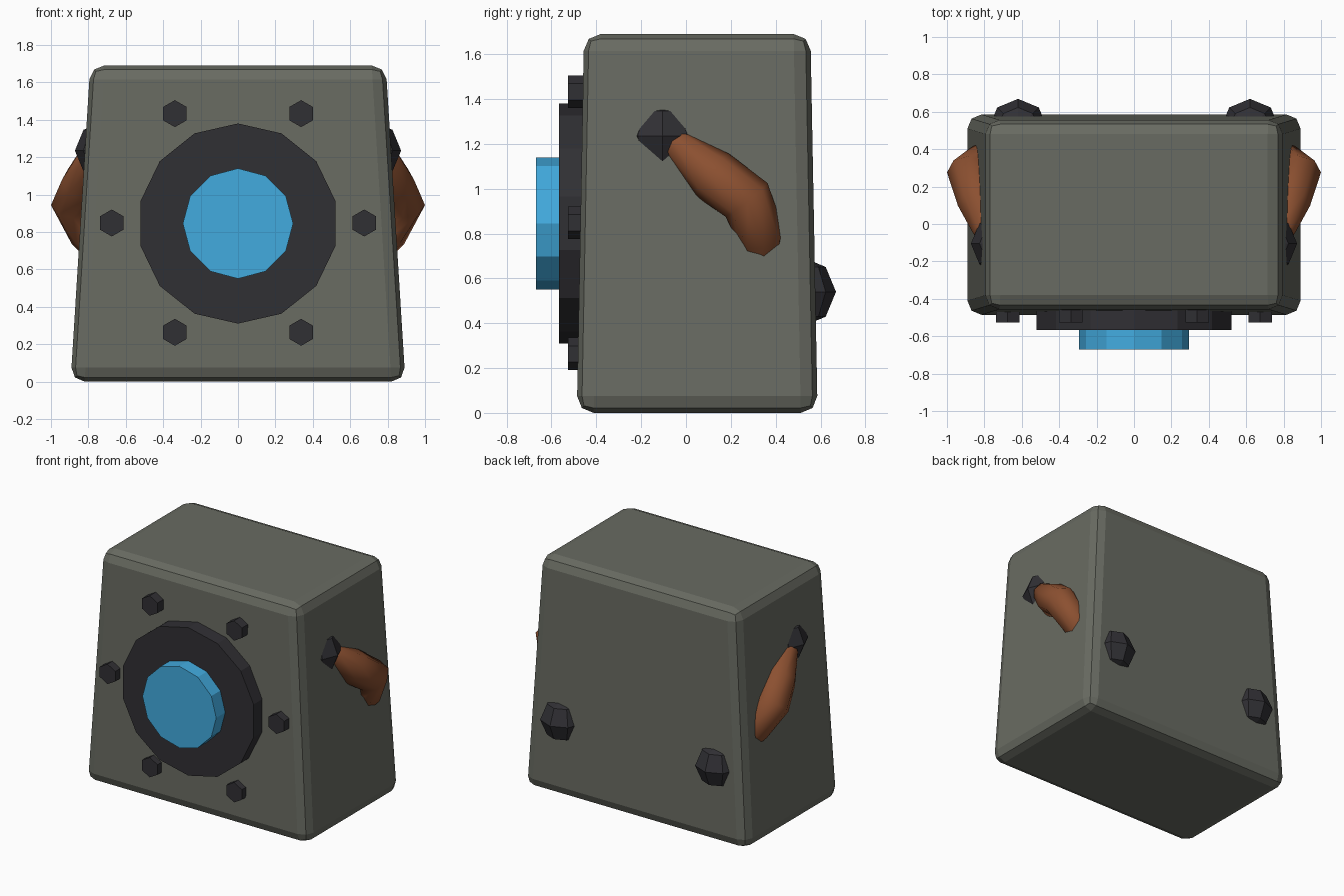
import bpy, bmesh
from math import pi, sin, cos, radians
from mathutils import Vector

if "Cube" in bpy.data.objects:
    bpy.data.objects.remove(bpy.data.objects["Cube"])


def material(name, rgb):
    m = bpy.data.materials.new(name)
    m.diffuse_color = (*rgb, 1)
    m.use_nodes = True
    m.node_tree.nodes["Principled BSDF"].inputs["Base Color"].default_value = m.diffuse_color
    return m


GREY = material("olive_grey", (0.14, 0.147, 0.122))
DARK = material("dark_metal", (0.03, 0.029, 0.034))
BLUE = material("blue_glow", (0.055, 0.41, 0.74))
BROWN = material("brown", (0.26, 0.08, 0.03))


def finish(ob, name, mat):
    ob.name = name
    ob.data.materials.append(mat)
    return ob


def disc(name, mat, x, z, r, sides, y_front, y_back):
    bpy.ops.mesh.primitive_cylinder_add(
        vertices=sides, radius=r, depth=y_back - y_front,
        location=(x, (y_front + y_back) / 2, z), rotation=(pi / 2, 0, 0))
    return finish(bpy.context.object, name, mat)


def ball(name, loc, r):
    bpy.ops.mesh.primitive_uv_sphere_add(segments=8, ring_count=4, radius=r, location=loc)
    return finish(bpy.context.object, name, DARK)


def tube(name, mat, path, sides=8):
    """Tapered tube through (x, y, z, radius) points."""
    bm = bmesh.new()
    pts = [Vector(p[:3]) for p in path]
    rings = []
    for i, p in enumerate(pts):
        t = (pts[min(i + 1, len(pts) - 1)] - pts[max(i - 1, 0)]).normalized()
        u = (Vector((1, 0, 0)) - t * t.x).normalized()
        v = t.cross(u)
        rings.append([bm.verts.new(p + path[i][3] * (u * cos(2 * pi * k / sides) + v * sin(2 * pi * k / sides)))
                      for k in range(sides)])
    for a, b in zip(rings, rings[1:]):
        for k in range(sides):
            j = (k + 1) % sides
            bm.faces.new((a[k], a[j], b[j], b[k]))
    bm.faces.new(rings[0])
    bm.faces.new(rings[-1])
    bmesh.ops.recalc_face_normals(bm, faces=bm.faces)
    me = bpy.data.meshes.new(name)
    bm.to_mesh(me)
    bm.free()
    ob = bpy.data.objects.new(name, me)
    bpy.context.collection.objects.link(ob)
    for f in me.polygons:
        f.use_smooth = len(f.vertices) == 4
    return finish(ob, name, mat)


# tapered body with rounded edges
bpy.ops.mesh.primitive_cube_add(size=2)
body = finish(bpy.context.object, "body", GREY)
for v in body.data.vertices:
    top = v.co.z > 0
    x = 0.79 if top else 0.895
    y0, y1 = (-0.455, 0.555) if top else (-0.487, 0.587)
    v.co = (x if v.co.x > 0 else -x, y1 if v.co.y > 0 else y0, 1.69 if top else 0.0)
bev = body.modifiers.new("rounded_edges", 'BEVEL')
bev.width = 0.075
bev.segments = 2

# round front port
disc("port_ring", DARK, 0, 0.845, 0.535, 14, -0.567, -0.40)
disc("port_glass", BLUE, 0, 0.845, 0.295, 12, -0.67, -0.50)

# six bolts around the port
for k in range(6):
    a = radians(60 * k)
    disc(f"bolt_{k + 1}", DARK, 0.675 * cos(a), 0.848 + 0.675 * sin(a), 0.072, 6, -0.527, -0.43)

# mirrored arms, shoulder joints and rear knobs
for s, side in ((1, "right"), (-1, "left")):
    ball(f"shoulder_{side}", (s * 0.715, -0.105, 1.235), 0.157)
    ball(f"rear_knob_{side}", (s * 0.62, 0.512, 0.54), 0.157)
    arm = [(0.74, -0.09, 1.23, 0.05), (0.79, -0.03, 1.19, 0.075), (0.825, 0.12, 1.06, 0.12),
           (0.88, 0.27, 0.95, 0.12), (0.80, 0.335, 0.79, 0.105), (0.68, 0.34, 0.66, 0.09)]
    tube(f"arm_{side}", BROWN, [(s * x, y, z, r) for x, y, z, r in arm])
